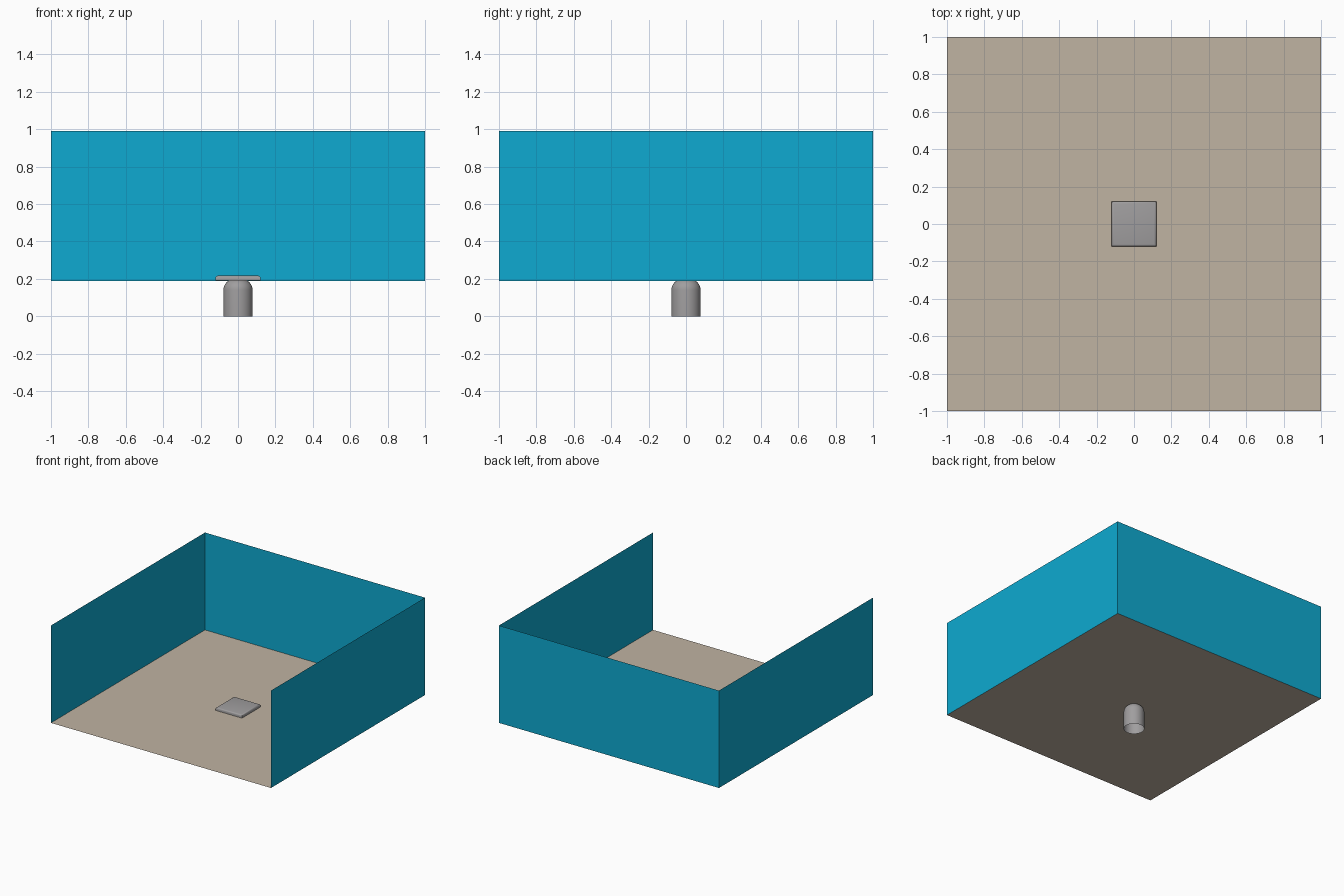
import bpy, bmesh, math

if "Cube" in bpy.data.objects:
    bpy.data.objects.remove(bpy.data.objects["Cube"])

FLOOR_Z, TOP_Z = 0.19, 0.99


def material(name, rgb):
    def lin(c):
        c /= 255
        return c / 12.92 if c <= 0.04045 else ((c + 0.055) / 1.055) ** 2.4
    m = bpy.data.materials.new(name)
    m.diffuse_color = (*[lin(c) for c in rgb], 1)
    m.use_nodes = True
    m.node_tree.nodes["Principled BSDF"].inputs["Base Color"].default_value = m.diffuse_color
    return m


def new_object(name, bm, mat):
    me = bpy.data.meshes.new(name)
    bm.to_mesh(me)
    bm.free()
    me.materials.append(mat)
    ob = bpy.data.objects.new(name, me)
    bpy.context.collection.objects.link(ob)
    return ob


def panel(name, corners, mat):
    bm = bmesh.new()
    bm.faces.new([bm.verts.new(c) for c in corners])
    return new_object(name, bm, mat)


wall_blue = material("wall_blue", (14, 170, 209))
floor_beige = material("floor_beige", (192, 179, 162))
metal_grey = material("metal_grey", (160, 158, 159))

# Floor sheet
panel("floor", [(-1, -1, FLOOR_Z), (1, -1, FLOOR_Z), (1, 1, FLOOR_Z), (-1, 1, FLOOR_Z)], floor_beige)

# Three sheet walls, open at the front
for name, a, b in (("left_wall", (-1, 1), (-1, -1)),
                   ("back_wall", (1, 1), (-1, 1)),
                   ("right_wall", (1, -1), (1, 1))):
    panel(name, [(*a, FLOOR_Z), (*b, FLOOR_Z), (*b, TOP_Z), (*a, TOP_Z)], wall_blue)

# Square drain cover with softened upper edges
bm = bmesh.new()
bmesh.ops.create_cube(bm, size=1)
for v in bm.verts:
    v.co = (v.co.x * 0.24, v.co.y * 0.24, 0.192 if v.co.z < 0 else 0.217)
top_edges = [e for e in bm.edges if all(v.co.z > 0.2 for v in e.verts)]
bmesh.ops.bevel(bm, geom=top_edges, offset=0.012, segments=3, profile=0.5, affect='EDGES')
cover = new_object("drain_cover", bm, metal_grey)

# Drain pipe: open at the bottom, rounded shoulder under the cover
profile = [(0.078, 0.0), (0.078, 0.14)]
for i in range(1, 9):
    a = math.radians(90 * i / 8)
    profile.append((0.018 + 0.06 * math.cos(a), 0.14 + 0.06 * math.sin(a)))
bm = bmesh.new()
SIDES = 32
rings = [[bm.verts.new((r * math.cos(2 * math.pi * k / SIDES), r * math.sin(2 * math.pi * k / SIDES), z))
          for k in range(SIDES)] for r, z in profile]
for low, high in zip(rings, rings[1:]):
    for k in range(SIDES):
        n = (k + 1) % SIDES
        bm.faces.new((low[k], low[n], high[n], high[k]))
bm.faces.new(rings[-1])
pipe = new_object("drain_pipe", bm, metal_grey)

# Smooth the rounded parts
for ob in (cover, pipe):
    bpy.ops.object.select_all(action='DESELECT')
    ob.select_set(True)
    bpy.context.view_layer.objects.active = ob
    bpy.ops.object.shade_smooth_by_angle(angle=math.radians(35))
